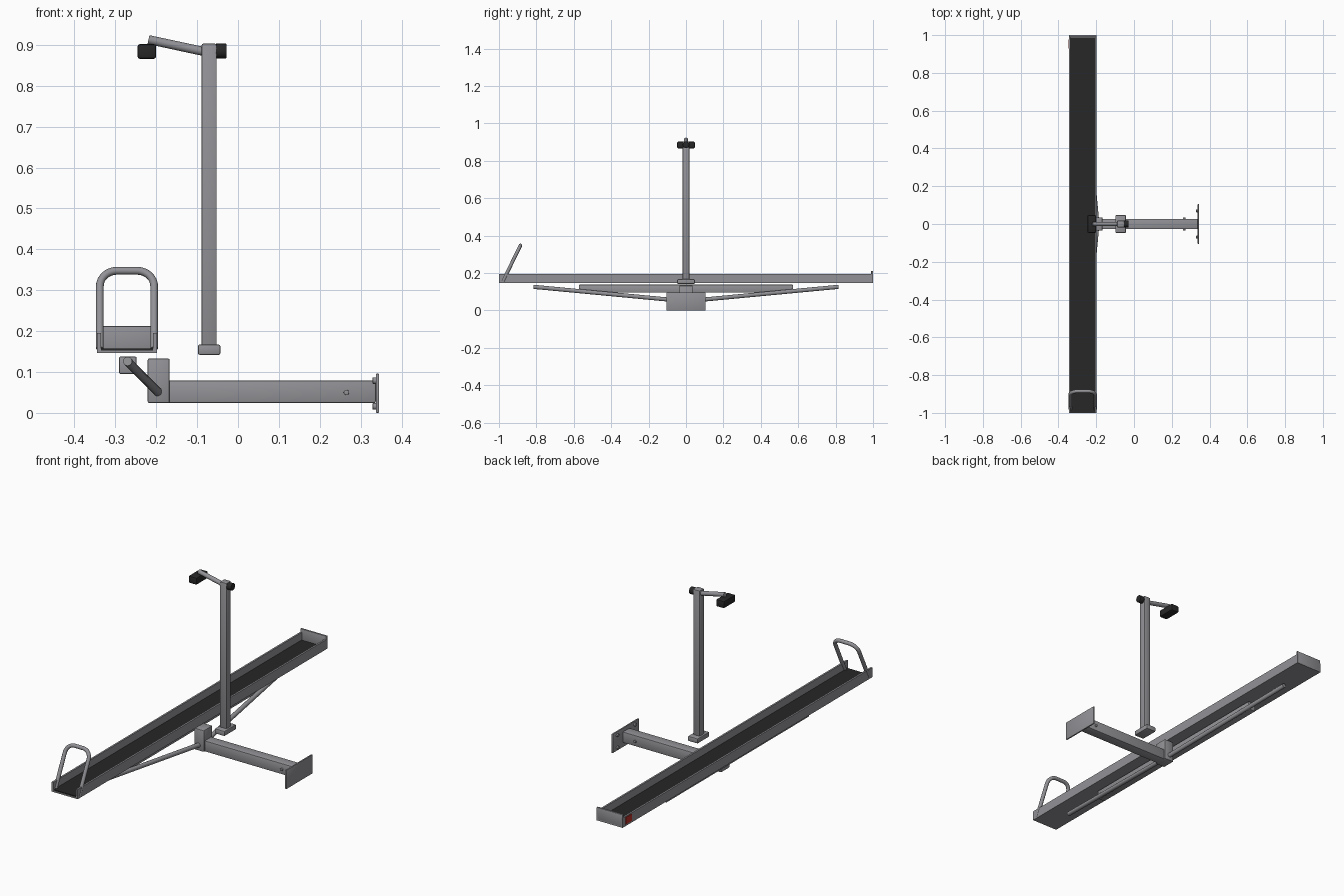
import bpy, bmesh, math
from mathutils import Vector

cube = bpy.data.objects.get("Cube")
if cube:
    bpy.data.objects.remove(cube, do_unlink=True)


def material(name, color, rough=0.5):
    m = bpy.data.materials.new(name)
    m.use_nodes = True
    m.diffuse_color = (*color, 1)
    b = m.node_tree.nodes["Principled BSDF"]
    b.inputs["Base Color"].default_value = (*color, 1)
    b.inputs["Roughness"].default_value = rough
    return m


STEEL = material("grey steel", (0.29, 0.29, 0.31))
RUBBER = material("black rubber", (0.02, 0.02, 0.02), 0.8)
RED = material("red reflector", (0.5, 0.03, 0.02))


def finish(name, bm, mat):
    bmesh.ops.recalc_face_normals(bm, faces=bm.faces[:])
    mesh = bpy.data.meshes.new(name)
    bm.to_mesh(mesh)
    bm.free()
    mesh.materials.append(mat)
    ob = bpy.data.objects.new(name, mesh)
    bpy.context.collection.objects.link(ob)
    bpy.ops.object.select_all(action="DESELECT")
    ob.select_set(True)
    bpy.context.view_layer.objects.active = ob
    bpy.ops.object.shade_smooth_by_angle(angle=math.radians(35))
    return ob


def box(name, x, y, z, mat=STEEL, bevel=0.004):
    """Box from (low, high) ranges on each axis."""
    bm = bmesh.new()
    bmesh.ops.create_cube(bm, size=1)
    for v in bm.verts:
        v.co = [r[0] + (c + 0.5) * (r[1] - r[0]) for c, r in zip(v.co, (x, y, z))]
    if bevel:
        bmesh.ops.bevel(bm, geom=bm.edges[:], offset=bevel, segments=2,
                        profile=0.5, affect="EDGES")
    return finish(name, bm, mat)


def rod(name, a, b, radius, mat=STEEL, bevel=0.0, sides=20):
    """Closed cylinder between two points."""
    a, b = Vector(a), Vector(b)
    bm = bmesh.new()
    bmesh.ops.create_cone(bm, cap_ends=True, segments=sides, radius1=radius,
                          radius2=radius, depth=(b - a).length)
    if bevel:
        rims = [e for e in bm.edges if abs(e.verts[0].co.z - e.verts[1].co.z) < 1e-5]
        bmesh.ops.bevel(bm, geom=rims, offset=bevel, segments=2,
                        profile=0.5, affect="EDGES")
    turn = (b - a).to_track_quat("Z", "Y")
    for v in bm.verts:
        v.co = turn @ v.co + (a + b) / 2
    return finish(name, bm, mat)


# Wheel rail: U channel extruded along y
RAIL_X = -0.2715
HALF, WALL, LOW, HIGH, FLOOR = 0.073, 0.009, 0.146, 0.195, 0.153
half_profile = [(HALF, LOW), (HALF, HIGH), (HALF - WALL, HIGH), (HALF - WALL, FLOOR)]
profile = half_profile + [(-x, z) for x, z in reversed(half_profile)]
bm = bmesh.new()
face = bm.faces.new([bm.verts.new((RAIL_X + x, -1, z)) for x, z in profile])
ext = bmesh.ops.extrude_face_region(bm, geom=[face])
bmesh.ops.translate(bm, vec=(0, 2, 0),
                    verts=[g for g in ext["geom"] if isinstance(g, bmesh.types.BMVert)])
finish("wheel_rail", bm, STEEL)

inner = HALF - WALL
box("rail_mat", (RAIL_X - inner, RAIL_X + inner), (-0.997, 0.988),
    (FLOOR, FLOOR + 0.004), RUBBER, 0)
box("rail_end_plate", (RAIL_X - HALF, RAIL_X + HALF), (0.99, 1.0), (LOW, 0.212), STEEL, 0.002)
box("side_reflector", (RAIL_X - HALF - 0.003, RAIL_X - HALF + 0.001),
    (0.93, 0.978), (0.156, 0.191), RED, 0)

# Wheel hoop: leaning tube with rounded top corners
reach, top, corner = 0.0665, 0.212, 0.042
side = [(reach, 0)]
for i in range(9):
    t = math.radians(90 * i / 8)
    side.append((reach - corner + corner * math.cos(t), top - corner + corner * math.sin(t)))
path = side + [(-x, s) for x, s in reversed(side)]
lean = Vector((0, 0.093, 0.191)).normalized()
curve = bpy.data.curves.new("wheel_hoop", "CURVE")
curve.dimensions = "3D"
curve.bevel_depth = 0.0095
curve.bevel_resolution = 4
curve.use_fill_caps = True
spline = curve.splines.new("POLY")
spline.points.add(len(path) - 1)
for p, (x, s) in zip(spline.points, path):
    p.co = (*(Vector((RAIL_X + x, -0.978, 0.157)) + lean * s), 1)
spline.use_smooth = True
curve.materials.append(STEEL)
bpy.context.collection.objects.link(bpy.data.objects.new("wheel_hoop", curve))

# Support bar under the rail and the two braces
box("under_rail_bar", (-0.291, -0.248), (-0.572, 0.572), (0.095, 0.138))
for label, s in (("front", -1), ("back", 1)):
    rod(label + "_brace", (-0.197, s * 0.03, 0.052), (-0.27, s * 0.815, 0.126), 0.011)

# Cross beam, its upright block and the mounting plate
box("upright_block", (-0.221, -0.167), (-0.035, 0.035), (0.024, 0.133))
box("cross_beam", (-0.19, 0.337), (-0.027, 0.027), (0.024, 0.079))
rod("beam_pin", (0.265, -0.034, 0.05), (0.265, 0.034, 0.05), 0.0065, bevel=0.001)
box("mounting_plate", (0.337, 0.345), (-0.105, 0.105), (0, 0.096), STEEL, 0.002)
for y in (-0.07, 0.07):
    for z in (0.016, 0.079):
        rod("plate_bolt", (0.329, y, z), (0.34, y, z), 0.008, bevel=0.002, sides=16)

# Clamp post with its foot, arm, knob and pad
box("post_foot", (-0.098, -0.043), (-0.047, 0.047), (0.142, 0.167))
box("clamp_post", (-0.089, -0.052), (-0.018, 0.018), (0.16, 0.903))
rod("clamp_arm", (-0.07, 0, 0.881), (-0.219, 0, 0.913), 0.011)
rod("clamp_knob", (-0.055, 0, 0.885), (-0.028, 0, 0.885), 0.018, RUBBER, 0.002)
box("clamp_pad", (-0.246, -0.2), (-0.047, 0.047), (0.866, 0.902), RUBBER, 0.006)
